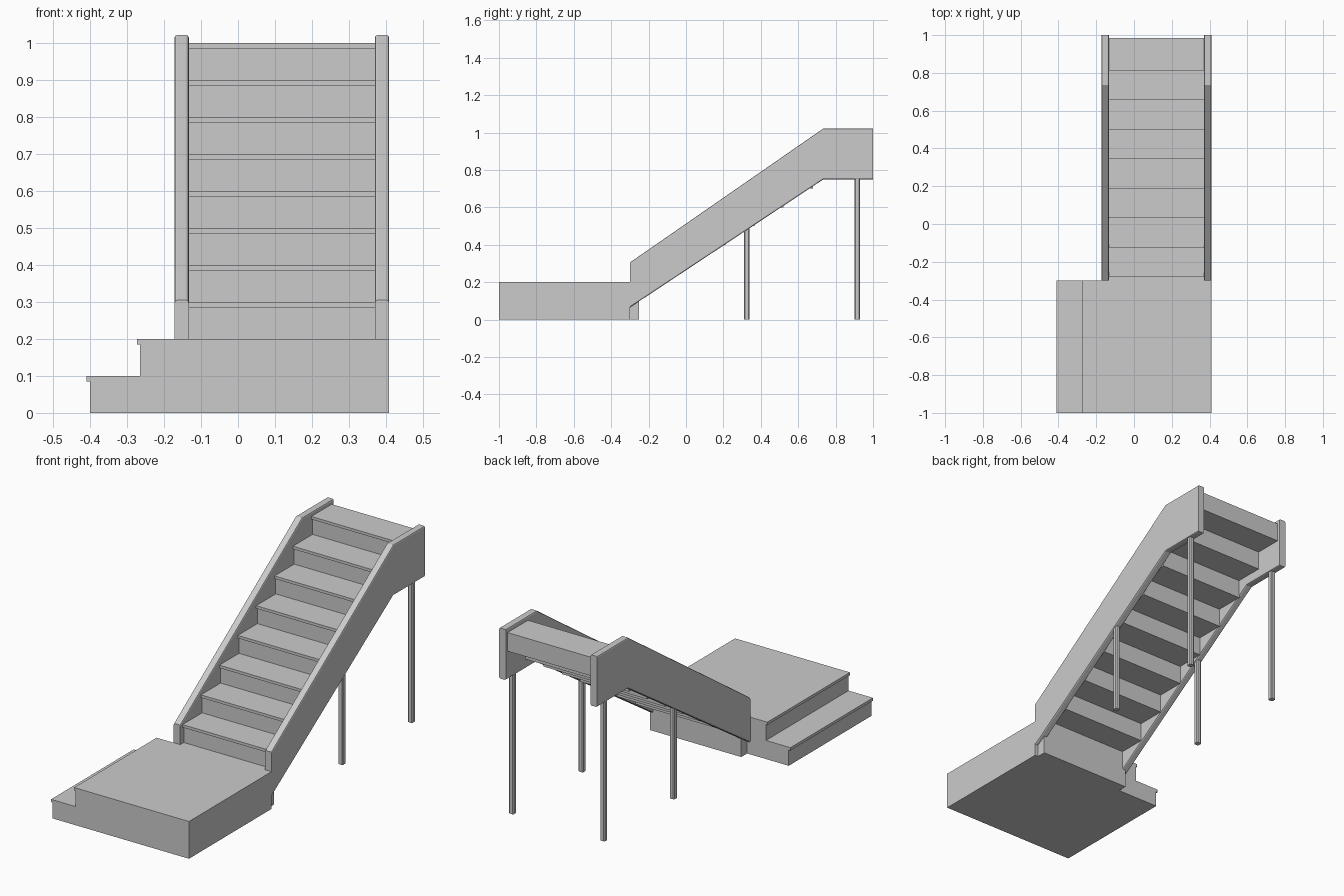
import bpy, bmesh

if "Cube" in bpy.data.objects:
    bpy.data.objects.remove(bpy.data.objects["Cube"])

LEFT, RIGHT = (-0.172, -0.133), (0.37, 0.409)   # stringer x ranges
RISE, RUN, NOSE, LIP = 0.1, 0.156, 0.01, 0.015


def extrude(name, pts, axis, a, b, bevel=None):
    """Extrude a 2D profile along x (pts = y,z), y (pts = x,z) or z (pts = x,y)."""
    place = {'x': lambda p, t: (t, p[0], p[1]),
             'y': lambda p, t: (p[0], t, p[1]),
             'z': lambda p, t: (p[0], p[1], t)}[axis]
    bm = bmesh.new()
    v0 = [bm.verts.new(place(p, a)) for p in pts]
    v1 = [bm.verts.new(place(p, b)) for p in pts]
    n = len(pts)
    bm.faces.new(v0)
    bm.faces.new(v1[::-1])
    for i in range(n):
        j = (i + 1) % n
        bm.faces.new((v0[j], v0[i], v1[i], v1[j]))
    bmesh.ops.recalc_face_normals(bm, faces=bm.faces)
    if bevel:
        # round only the long outline edges selected by profile index
        edges = [bm.edges.get((v[i], v[(i + 1) % n])) for v in (v0, v1) for i in bevel]
        bmesh.ops.bevel(bm, geom=edges, offset=0.007, segments=2, profile=0.5,
                        affect='EDGES')
    me = bpy.data.meshes.new(name)
    bm.to_mesh(me)
    bm.free()
    ob = bpy.data.objects.new(name, me)
    bpy.context.collection.objects.link(ob)
    return ob


# lower landing with a side step, both with overhanging lips
landing = [(0.409, 0), (0.409, 0.2), (-0.273, 0.2), (-0.273, 0.2 - LIP), (-0.265, 0.2 - LIP),
           (-0.265, 0.1), (-0.265, 0.1), (-0.41, 0.1), (-0.41, 0.1 - LIP),
           (-0.4, 0.1 - LIP), (-0.4, 0)]
landing.pop(6)
extrude("landing", landing, 'y', -1.0, -0.3)

# support block under the first step
extrude("landing_back_block", [(-0.3, 0), (-0.25, 0), (-0.25, 0.2), (-0.3, 0.2)],
        'x', -0.153, 0.39)

# flight of eight steps as one sawtooth profile
top, under = [], []
for i in range(8):
    y, z = -0.28 + i * RUN, 0.3 + i * RISE
    top += [(y + NOSE, z - RISE), (y + NOSE, z - LIP), (y, z - LIP), (y, z)]
    back = y + RUN + NOSE + 0.012
    under += [(back, z - RISE), (back, z)]
under[-2:] = [(0.985, 0.9), (0.985, 1.0)]
extrude("step_flight", top + under[::-1], 'x', LEFT[1] - 0.002, RIGHT[0] + 0.002)

# side stringers with softened top and bottom edges
side = [(-0.3, 0.065), (-0.3, 0.305), (0.735, 1.022), (1.0, 1.022), (1.0, 0.75), (0.735, 0.75)]
for name, (a, b) in (("left", LEFT), ("right", RIGHT)):
    extrude(name + "_stringer", side, 'x', a, b, bevel=(1, 2, 4, 5))

    # chamfered support posts
    cx, h, c = (a + b) / 2, 0.014, 0.005
    for part, cy, height in (("middle", 0.325, 0.495), ("rear", 0.915, 0.76)):
        ring = [(cx + sx, cy + sy) for sx, sy in (
            (h, c - h), (h, h - c), (h - c, h), (c - h, h),
            (-h, h - c), (-h, c - h), (c - h, -h), (h - c, -h))]
        extrude(f"{name}_{part}_post", ring, 'z', 0, height)
